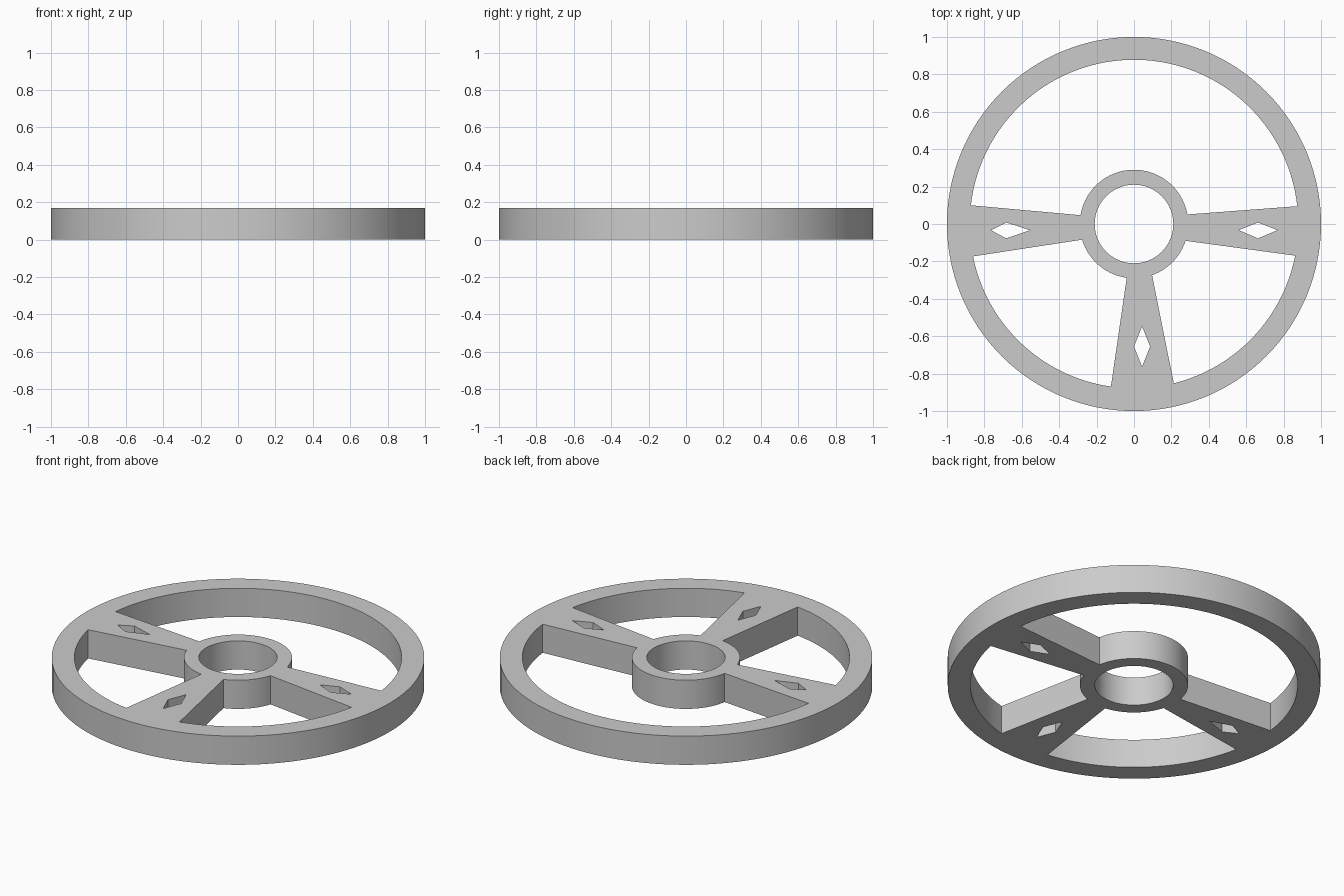
import bpy, bmesh
from math import atan2, cos, sin, tau

if "Cube" in bpy.data.objects:
    bpy.data.objects.remove(bpy.data.objects["Cube"])

THICK = 0.17
RIM_OUT, RIM_IN = 1.0, 0.878
HUB_OUT, HUB_IN = 0.29, 0.21


def arc(r, a0, a1):
    n = max(6, round(abs(a1 - a0) / tau * 128))
    return [(r * cos(a0 + (a1 - a0) * i / n), r * sin(a0 + (a1 - a0) * i / n))
            for i in range(n + 1)]


def circle(r):
    return arc(r, 0, tau)[:-1]


def window(rim_a, rim_b, hub_a, hub_b):
    """Opening between two spokes, counter-clockwise from a to b."""
    ang = lambda p: atan2(p[1], p[0]) % tau
    return (arc(RIM_IN, ang(rim_a), ang(rim_b))
            + arc(HUB_OUT, ang(hub_b), ang(hub_a)))


# Outlines: rim, hub bore, three windows, three diamond cut-outs
loops = [
    circle(RIM_OUT),
    circle(HUB_IN),
    window((0.872, 0.095), (-0.872, 0.10), (0.285, 0.051), (-0.286, 0.047)),
    window((-0.86, -0.173), (-0.123, -0.866), (-0.278, -0.084), (-0.039, -0.287)),
    window((0.212, -0.849), (0.861, -0.169), (0.096, -0.272), (0.276, -0.09)),
    [(-0.765, -0.033), (-0.683, -0.077), (-0.556, -0.033), (-0.683, 0.008)],
    [(0.56, -0.033), (0.663, -0.077), (0.767, -0.033), (0.663, 0.008)],
    [(0.043, -0.548), (0.0, -0.655), (0.043, -0.762), (0.086, -0.655)],
]

# Wheel plate: filled and extruded flat curve
curve = bpy.data.curves.new("spoked_wheel", 'CURVE')
curve.dimensions = '2D'
curve.fill_mode = 'BOTH'
curve.extrude = THICK / 2
for pts in loops:
    spline = curve.splines.new('POLY')
    spline.points.add(len(pts) - 1)
    for p, (x, y) in zip(spline.points, pts):
        p.co = (x, y, 0, 1)
    spline.use_cyclic_u = True

wheel = bpy.data.objects.new("spoked_wheel", curve)
bpy.context.collection.objects.link(wheel)
bpy.context.view_layer.objects.active = wheel
wheel.select_set(True)
bpy.ops.object.convert(target='MESH')
wheel = bpy.context.object

# Weld caps to walls and rest the wheel on the ground
bm = bmesh.new()
bm.from_mesh(wheel.data)
bmesh.ops.remove_doubles(bm, verts=bm.verts, dist=1e-5)
bmesh.ops.translate(bm, verts=bm.verts, vec=(0, 0, THICK / 2))
bmesh.ops.recalc_face_normals(bm, faces=bm.faces)
bm.to_mesh(wheel.data)
bm.free()
bpy.ops.object.shade_smooth_by_angle()
